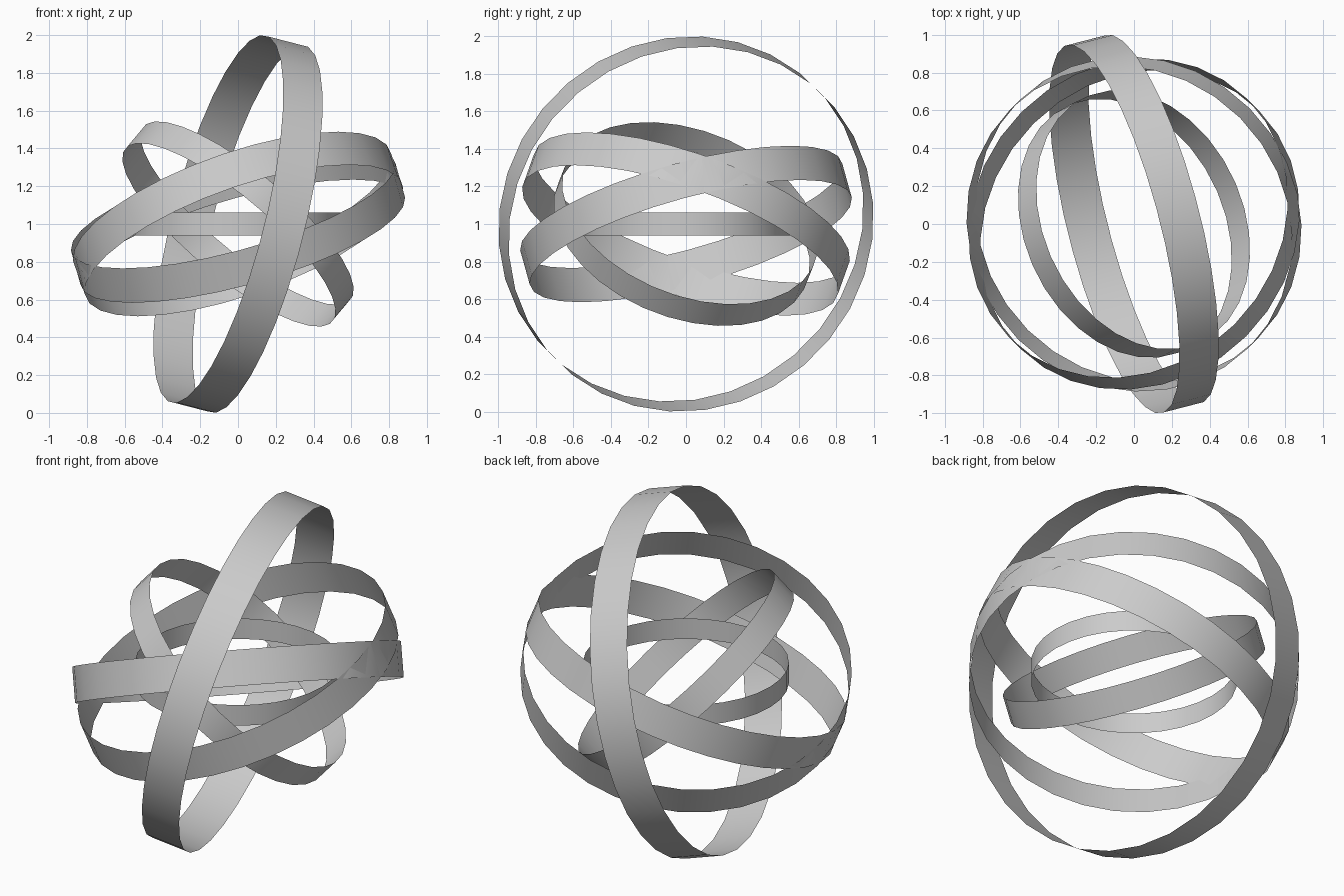
import bpy
import math
from mathutils import Vector

SEGMENTS = 32
WIDTH_RATIO = 0.11  # half width of a band relative to its radius
CENTRE = Vector((0, 0, 1))

cube = bpy.data.objects.get("Cube")
if cube:
    bpy.data.objects.remove(cube, do_unlink=True)

# Single plain grey for every band
grey = bpy.data.materials.new("light grey")
grey.use_nodes = True
colour = (0.6, 0.6, 0.6, 1)
grey.diffuse_color = colour
grey.node_tree.nodes["Principled BSDF"].inputs["Base Color"].default_value = colour


def add_ring(name, radius, tilt, heading):
    """Open thin band whose axis leans by tilt (degrees) towards heading."""
    t, a = math.radians(tilt), math.radians(heading)
    axis = Vector((math.sin(t) * math.cos(a), math.sin(t) * math.sin(a), math.cos(t)))
    bpy.ops.mesh.primitive_cylinder_add(
        vertices=SEGMENTS, radius=radius, depth=2 * WIDTH_RATIO * radius,
        end_fill_type='NOTHING', location=CENTRE)
    ring = bpy.context.object
    ring.name = name
    ring.rotation_mode = 'QUATERNION'
    ring.rotation_quaternion = Vector((0, 0, 1)).rotation_difference(axis)
    ring.data.materials.append(grey)
    bpy.ops.object.shade_smooth_by_angle()


# Nested rings, from the outermost to the innermost
add_ring("outer_upright_ring", 1.004, 104, 14.5)
add_ring("front_low_ring", 0.89, 21.5, 225)
add_ring("front_high_ring", 0.89, 26.8, 135)
add_ring("steep_inner_ring", 0.715, 42.8, 25.5)
add_ring("level_inner_ring", 0.555, 0, 0)
